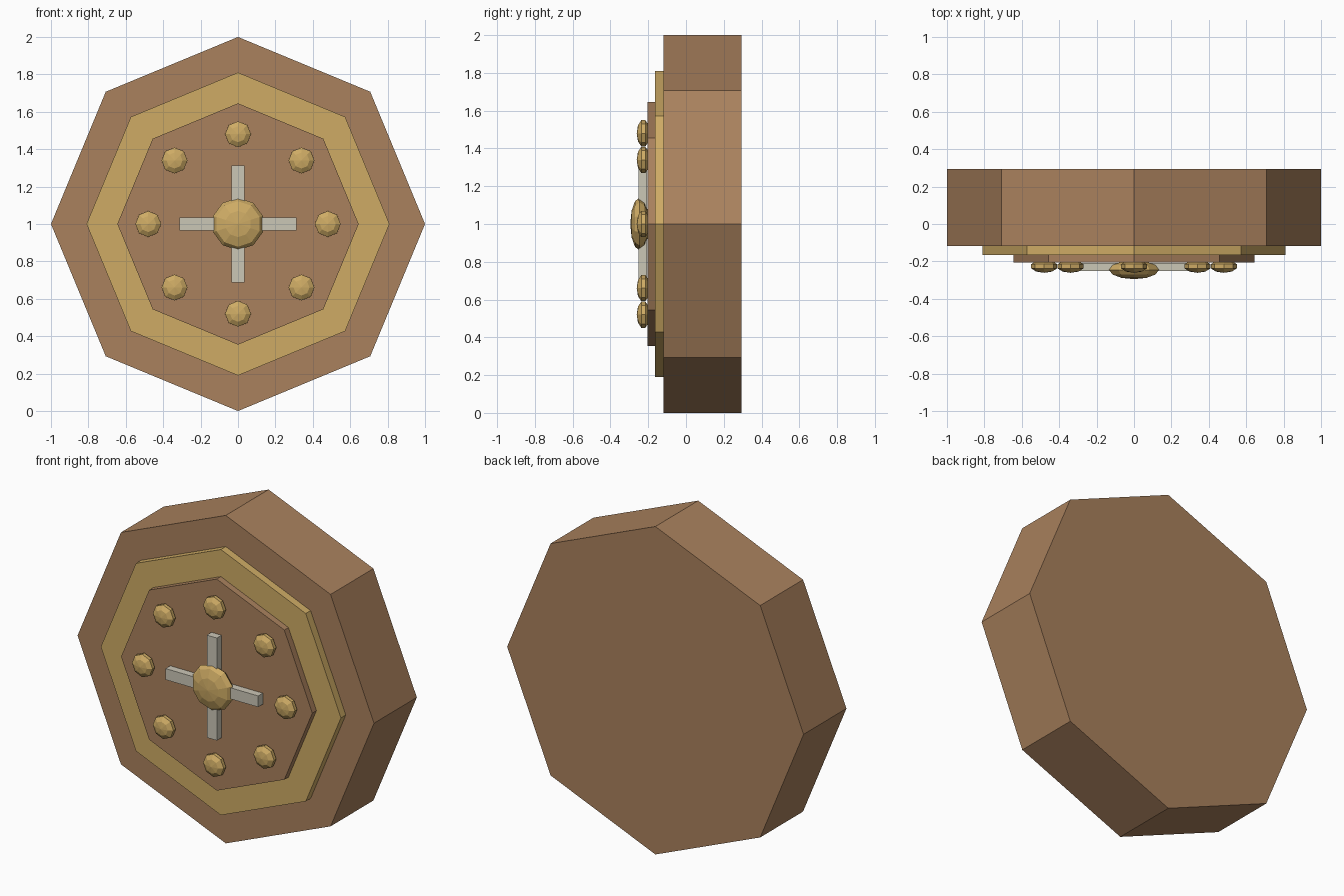
import bpy, bmesh, math
from mathutils import Matrix, Vector

if "Cube" in bpy.data.objects:
    bpy.data.objects.remove(bpy.data.objects["Cube"])


def material(name, rgb):
    m = bpy.data.materials.new(name)
    m.diffuse_color = (*rgb, 1)
    m.use_nodes = True
    m.node_tree.nodes["Principled BSDF"].inputs["Base Color"].default_value = m.diffuse_color
    return m


wood = material("wood", (0.40, 0.22, 0.11))
brass = material("brass", (0.62, 0.41, 0.13))
pale = material("pale_metal", (0.60, 0.57, 0.47))
TO_FRONT = Matrix.Rotation(math.pi / 2, 4, 'X')


def finish(bm, name, mat):
    me = bpy.data.meshes.new(name)
    bm.to_mesh(me)
    bm.free()
    me.materials.append(mat)
    ob = bpy.data.objects.new(name, me)
    bpy.context.collection.objects.link(ob)
    return ob


def octagon(name, r, y0, y1, mat):
    # prism with corners pointing along x and z
    bm = bmesh.new()
    ring = [bm.verts.new((r * math.cos(i * math.pi / 4), y0,
                          1 + r * math.sin(i * math.pi / 4))) for i in range(8)]
    face = bm.faces.new(ring)
    ext = bmesh.ops.extrude_face_region(bm, geom=[face])["geom"]
    bmesh.ops.translate(bm, vec=(0, y1 - y0, 0),
                        verts=[v for v in ext if isinstance(v, bmesh.types.BMVert)])
    bmesh.ops.recalc_face_normals(bm, faces=bm.faces)
    finish(bm, name, mat)


def dome(name, loc, r, depth, segs, rings):
    # flattened low-poly ball with its pole facing the front
    bm = bmesh.new()
    bmesh.ops.create_uvsphere(
        bm, u_segments=segs, v_segments=rings, radius=1,
        matrix=Matrix.Translation(loc) @ TO_FRONT @ Matrix.Diagonal((r, r, depth, 1)))
    finish(bm, name, brass)


def box(name, loc, size, mat):
    bm = bmesh.new()
    bmesh.ops.create_cube(bm, size=1, matrix=Matrix.Translation(loc)
                          @ Matrix.Diagonal((*size, 1)))
    finish(bm, name, mat)


# stacked octagonal plates
octagon("body", 1.0, -0.118, 0.295, wood)
octagon("brass_plate", 0.81, -0.165, -0.118, brass)
octagon("inner_plate", 0.645, -0.205, -0.165, wood)

# cross bars
box("cross_bar_horizontal", (0, -0.23, 1), (0.625, 0.045, 0.068), pale)
box("cross_bar_vertical", (0, -0.23, 1), (0.068, 0.045, 0.625), pale)

# centre boss and ring of studs
dome("centre_boss", (0, -0.245, 1), 0.14, 0.05, 10, 6)
for i in range(8):
    a = i * math.pi / 4
    dome(f"stud_{i + 1}", (0.48 * math.cos(a), -0.226, 1 + 0.48 * math.sin(a)),
         0.073, 0.035, 8, 5)
